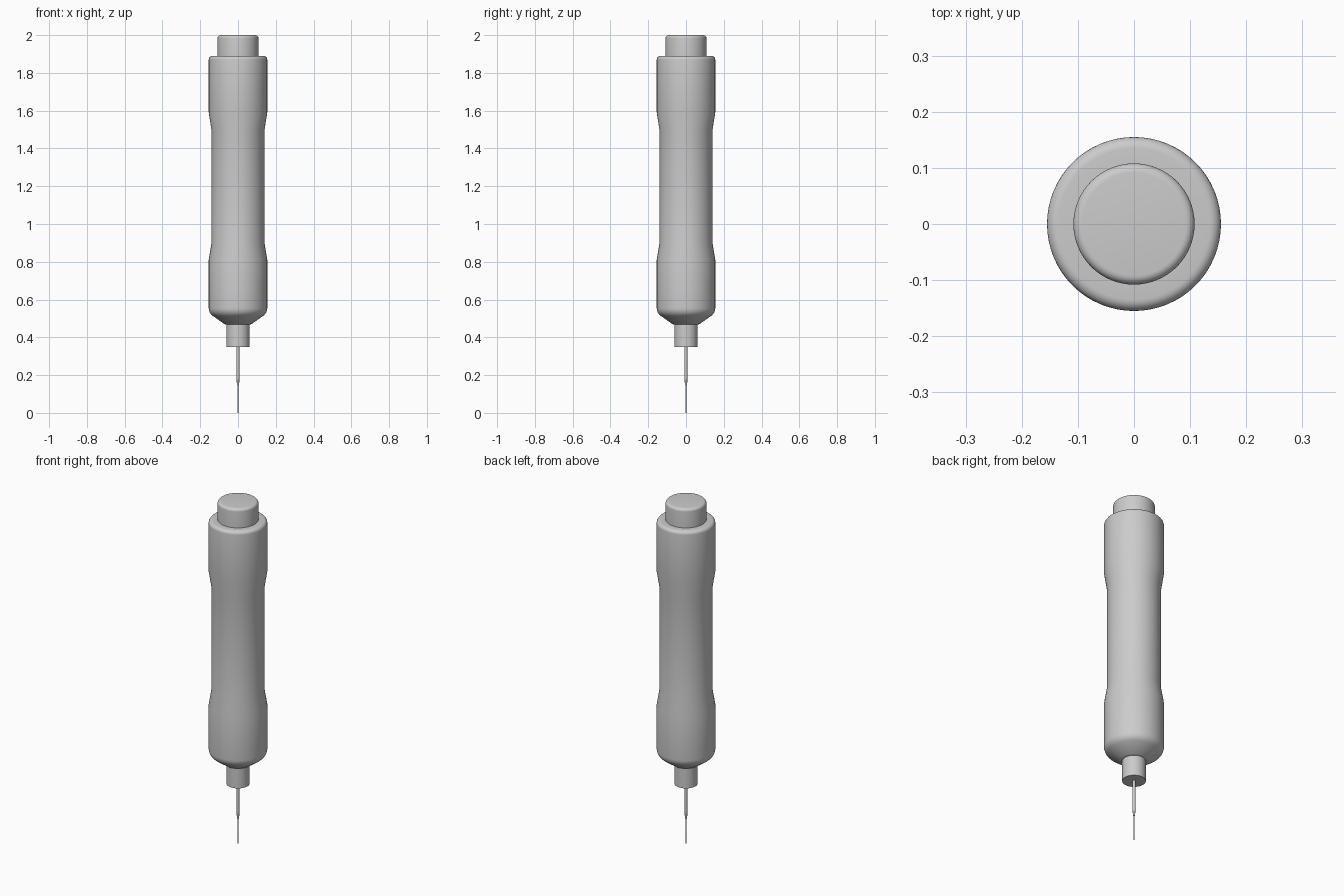
import bpy, bmesh, math

if "Cube" in bpy.data.objects:
    bpy.data.objects.remove(bpy.data.objects["Cube"])

SIDES = 64


def lathe(name, profile, sides=SIDES):
    """Spin a list of (radius, z) points around the z axis; open ends get caps."""
    bm = bmesh.new()
    rings = []
    for r, z in profile:
        rings.append([bm.verts.new((r * math.cos(2 * math.pi * i / sides),
                                    r * math.sin(2 * math.pi * i / sides), z))
                      for i in range(sides)])
    for a, b in zip(rings, rings[1:]):
        for i in range(sides):
            j = (i + 1) % sides
            bm.faces.new((a[i], a[j], b[j], b[i]))
    bm.faces.new(rings[0][::-1])
    bm.faces.new(rings[-1])
    mesh = bpy.data.meshes.new(name)
    bm.to_mesh(mesh)
    bm.free()
    obj = bpy.data.objects.new(name, mesh)
    bpy.context.collection.objects.link(obj)
    bpy.ops.object.select_all(action='DESELECT')
    obj.select_set(True)
    bpy.context.view_layer.objects.active = obj
    bpy.ops.object.shade_smooth_by_angle(angle=math.radians(25))
    return obj


def fillet(r, z, size, start, end, steps=6):
    """Quarter-style arc of points centred on (r, z), angles in degrees."""
    return [(r + size * math.cos(math.radians(start + (end - start) * k / steps)),
             z + size * math.sin(math.radians(start + (end - start) * k / steps)))
            for k in range(steps + 1)]


# Handle: tapered nose, lower collar, slim grip, upper collar, rounded shoulder
lathe("handle_body",
      [(0.062, 0.468), (0.072, 0.47)]
      + fillet(0.105, 0.555, 0.05, -55, 0)
      + [(0.155, 0.81), (0.14, 0.90), (0.14, 1.495), (0.155, 1.59)]
      + fillet(0.135, 1.87, 0.02, 0, 90)
      + [(0.10, 1.89)])

# Push button on top
lathe("top_button", [(0.108, 1.88)] + fillet(0.092, 1.984, 0.016, 0, 90))

# Nozzle below the nose
lathe("nozzle", [(0.061, 0.35), (0.061, 0.48)])

# Needle: thicker sleeve, then a fine tip
lathe("needle_sleeve", [(0.006, 0.145), (0.008, 0.20), (0.008, 0.36)], 24)
lathe("needle_tip", [(0.002, 0.0), (0.003, 0.02), (0.003, 0.15)], 16)
